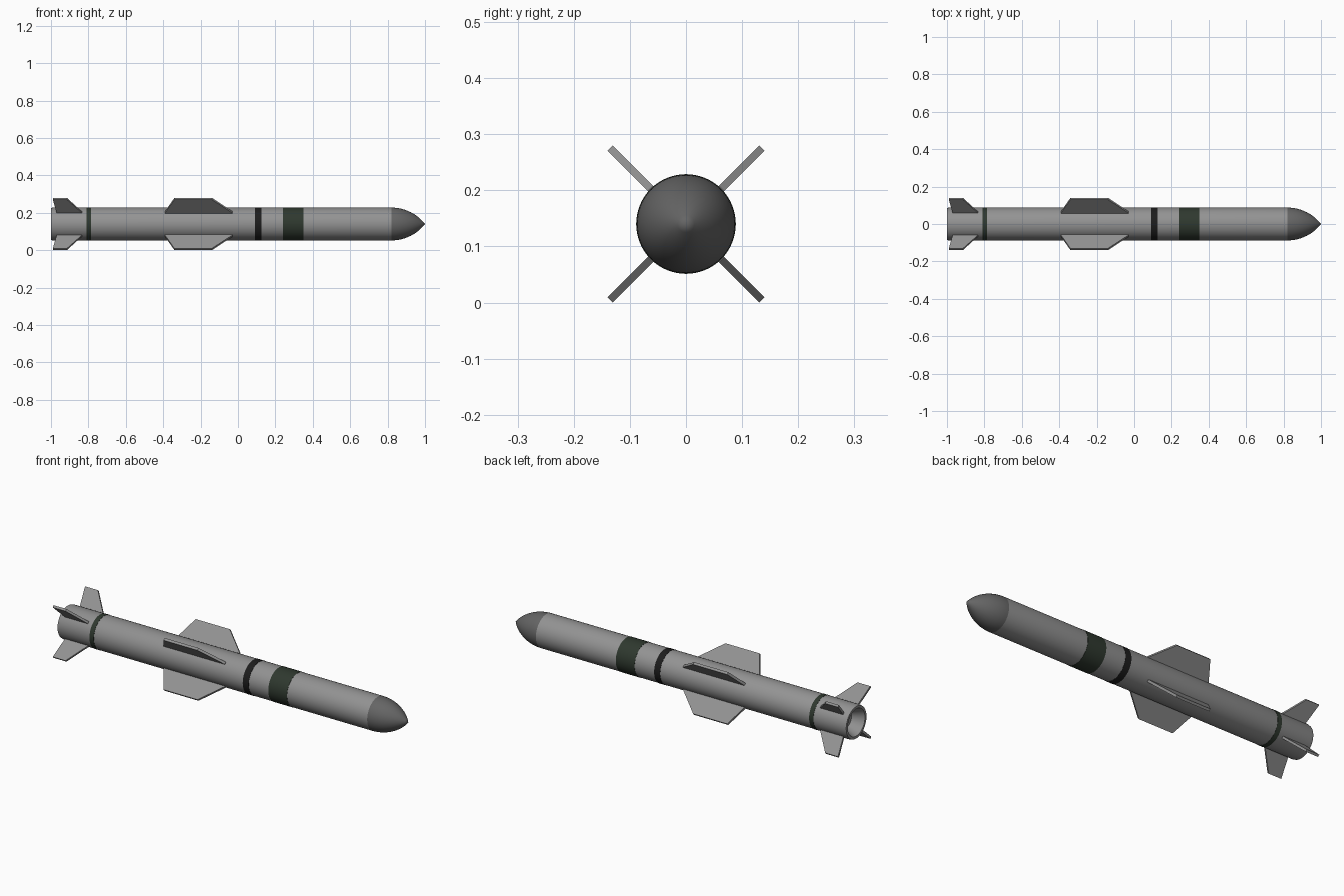
import bpy, bmesh, math
from mathutils import Matrix

if "Cube" in bpy.data.objects:
    bpy.data.objects.remove(bpy.data.objects["Cube"])

AXIS_Z = 0.14      # height of the body's centre line
SIDES = 64
R = 0.0878         # body radius


def material(name, rgb):
    m = bpy.data.materials.new(name)
    m.diffuse_color = (*rgb, 1)
    m.use_nodes = True
    m.node_tree.nodes["Principled BSDF"].inputs["Base Color"].default_value = m.diffuse_color
    return m


grey = material("light grey", (0.29, 0.29, 0.29))
dark_grey = material("dark grey", (0.13, 0.13, 0.13))
green = material("dark green", (0.028, 0.04, 0.028))
black = material("black", (0.012, 0.012, 0.012))


def finish(bm, name, mat):
    bmesh.ops.remove_doubles(bm, verts=bm.verts, dist=1e-5)
    bmesh.ops.recalc_face_normals(bm, faces=bm.faces)
    mesh = bpy.data.meshes.new(name)
    bm.to_mesh(mesh)
    bm.free()
    mesh.materials.append(mat)
    obj = bpy.data.objects.new(name, mesh)
    obj.location.z = AXIS_Z
    bpy.context.collection.objects.link(obj)
    return obj


def lathe(name, profile, mat):
    """Spin (x, radius) points around the long axis."""
    bm = bmesh.new()
    verts = [bm.verts.new((x, 0, r)) for x, r in profile]
    edges = [bm.edges.new(pair) for pair in zip(verts, verts[1:])]
    bmesh.ops.spin(bm, geom=verts + edges, cent=(0, 0, 0), axis=(1, 0, 0),
                   angle=math.tau, steps=SIDES)
    obj = finish(bm, name, mat)
    bpy.ops.object.select_all(action='DESELECT')
    obj.select_set(True)
    bpy.context.view_layer.objects.active = obj
    bpy.ops.object.shade_smooth_by_angle(angle=math.radians(30))
    return obj


def fins(name, outline, thickness, mat):
    """Four flat fins in an X, from an (x, radius) outline."""
    for i in range(4):
        bm = bmesh.new()
        face = bm.faces.new([bm.verts.new((x, -thickness / 2, r)) for x, r in outline])
        ext = bmesh.ops.extrude_face_region(bm, geom=[face])
        moved = [v for v in ext["geom"] if isinstance(v, bmesh.types.BMVert)]
        bmesh.ops.translate(bm, verts=moved, vec=(0, thickness, 0))
        turn = Matrix.Rotation(math.radians(45 + 90 * i), 3, 'X')
        bmesh.ops.rotate(bm, verts=bm.verts, cent=(0, 0, 0), matrix=turn)
        finish(bm, f"{name}_{i + 1}", mat)


# Body tube with a hollow exhaust at the tail
lathe("body", [(0.82, 0), (0.82, R), (-0.99, R), (-1.0, 0.085), (-1.0, 0.072),
               (-0.94, 0.045), (-0.94, 0)], grey)

# Pointed nose, a tangent ogive
length = 0.18
rho = (R * R + length * length) / (2 * R)
ogive = [(0.82 + length * i / 14,
          max(0, math.sqrt(rho ** 2 - (length * i / 14) ** 2) + R - rho)) for i in range(15)]
lathe("nose", ogive, dark_grey)

# Painted bands
for name, x0, x1, mat in (("tail_band", -0.81, -0.785, green),
                          ("middle_band", 0.09, 0.125, black),
                          ("front_band", 0.24, 0.35, green)):
    lathe(name, [(x0, R - 0.002), (x0, R + 0.001), (x1, R + 0.001), (x1, R - 0.002)], mat)

# Wings and tail fins
fins("wing", [(-0.39, 0.08), (-0.39, 0.09), (-0.34, 0.1915), (-0.14, 0.1915),
              (-0.03, 0.09), (-0.03, 0.08)], 0.013, grey)
fins("tail_fin", [(-0.965, 0.08), (-0.97, 0.09), (-0.99, 0.1915), (-0.915, 0.1915),
                  (-0.835, 0.09), (-0.835, 0.08)], 0.012, grey)
